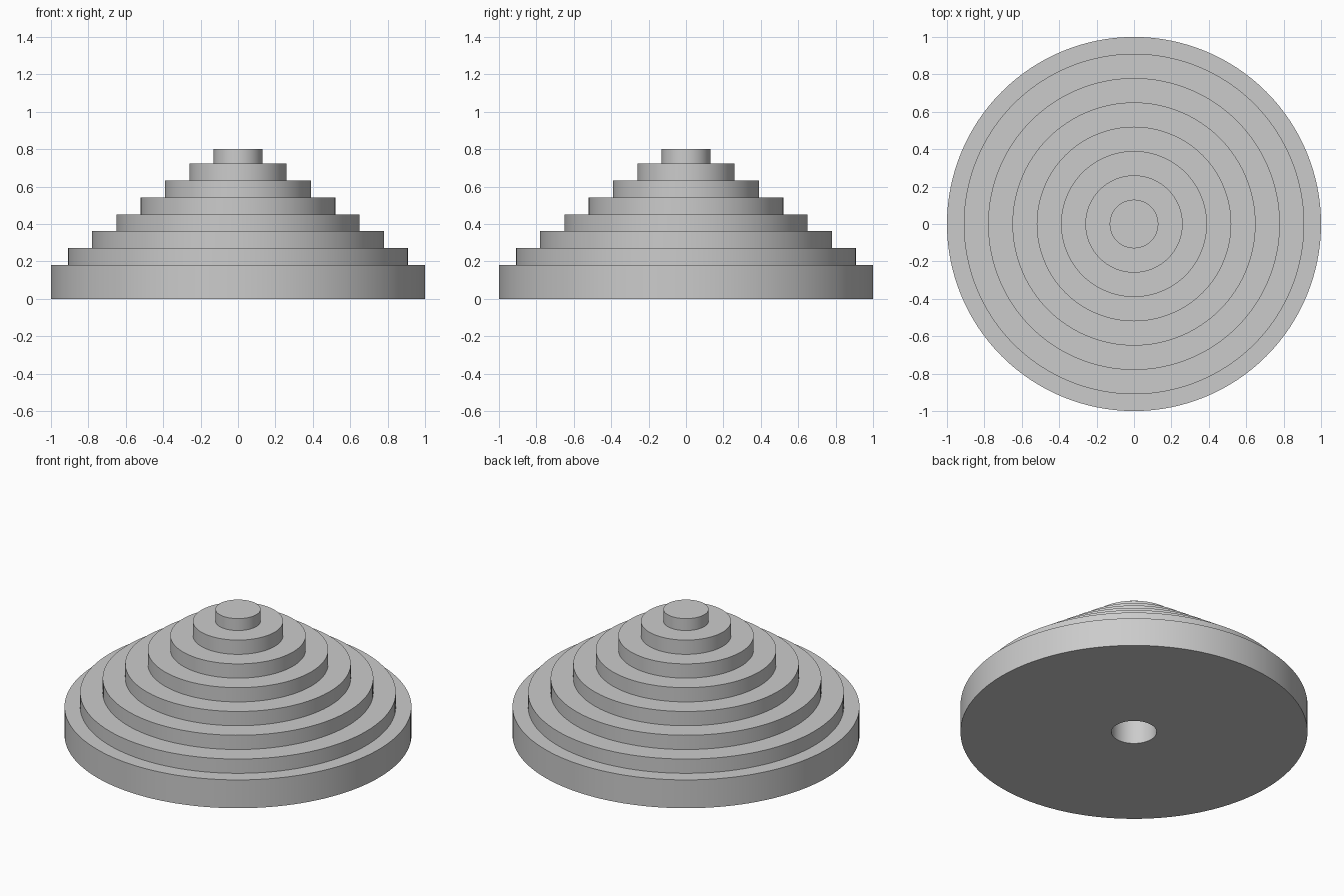
import bpy
import bmesh
import math

cube = bpy.data.objects.get("Cube")
if cube:
    bpy.data.objects.remove(cube, do_unlink=True)

SEGMENTS = 128
HOLE_RADIUS, HOLE_DEPTH = 0.13, 0.18

grey = bpy.data.materials.new("light grey")
grey.use_nodes = True
colour = (0.6, 0.6, 0.6, 1)
grey.diffuse_color = colour
grey.node_tree.nodes["Principled BSDF"].inputs["Base Color"].default_value = colour

# Profile: socket underneath, wide base, then evenly shrinking steps
profile = [(0, HOLE_DEPTH), (HOLE_RADIUS, HOLE_DEPTH), (HOLE_RADIUS, 0),
           (1, 0), (1, 0.18)]
z = 0.18
for i in range(7, 0, -1):
    radius = 0.13 * i
    top = z + (0.0907 if i > 1 else 0.076)
    profile += [(radius, z), (radius, top)]
    z = top
profile.append((0, z))

# Lathe the profile around the vertical axis
bm = bmesh.new()
verts = [bm.verts.new((r, 0, h)) for r, h in profile]
edges = [bm.edges.new(pair) for pair in zip(verts, verts[1:])]
bmesh.ops.spin(bm, geom=verts + edges, cent=(0, 0, 0), axis=(0, 0, 1),
               angle=math.tau, steps=SEGMENTS, use_merge=False)
bmesh.ops.remove_doubles(bm, verts=bm.verts, dist=0.0001)
bmesh.ops.recalc_face_normals(bm, faces=bm.faces)

mesh = bpy.data.meshes.new("stepped_cone")
bm.to_mesh(mesh)
bm.free()
mesh.materials.append(grey)
cone = bpy.data.objects.new("stepped_cone", mesh)
bpy.context.collection.objects.link(cone)

# Smooth walls, crisp step edges
bpy.ops.object.select_all(action="DESELECT")
cone.select_set(True)
bpy.context.view_layer.objects.active = cone
bpy.ops.object.shade_smooth_by_angle(angle=math.radians(30))
